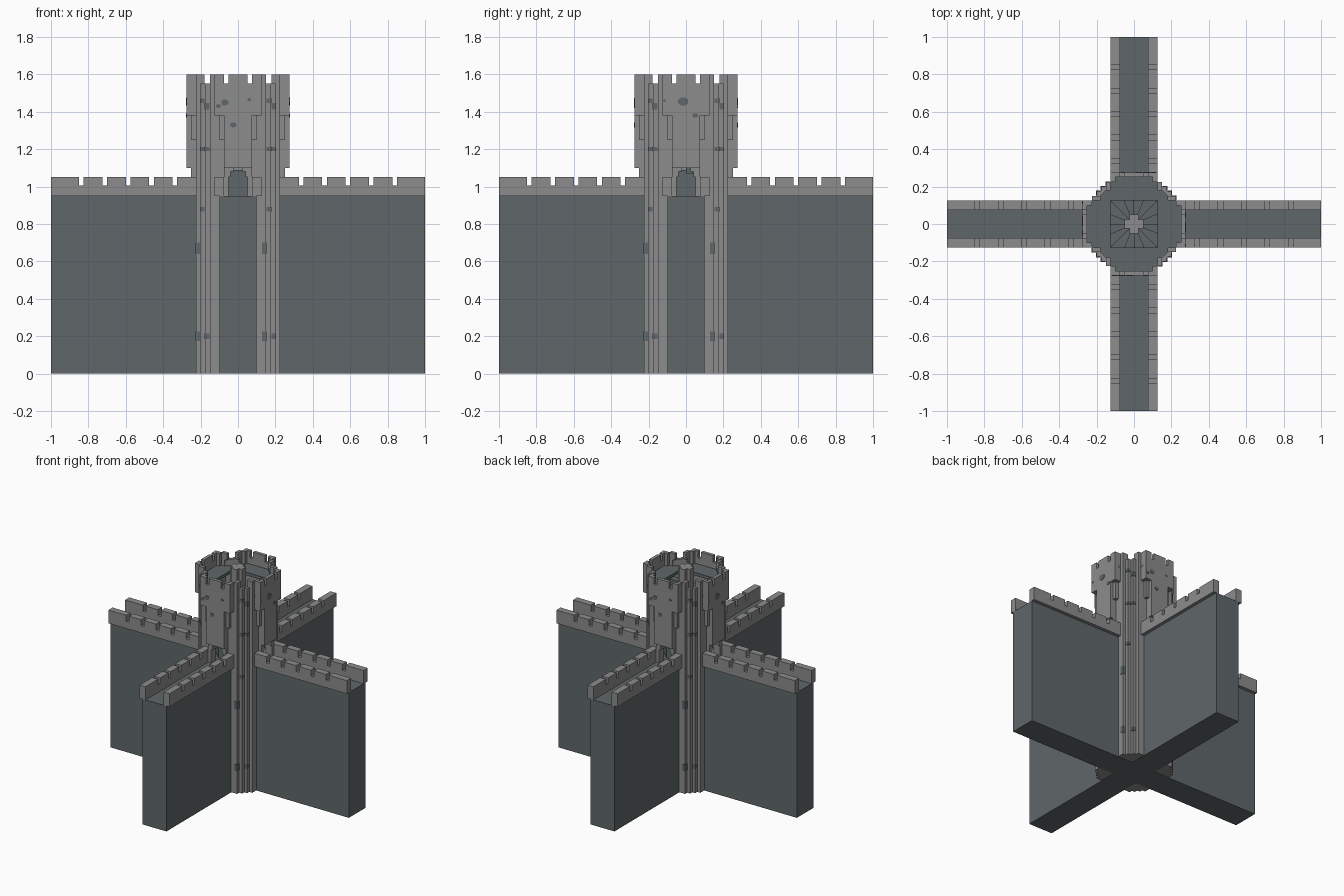
import bpy, bmesh, math
from mathutils import Matrix, Vector

if "Cube" in bpy.data.objects:
    bpy.data.objects.remove(bpy.data.objects["Cube"])


def material(name, rgb):
    m = bpy.data.materials.new(name)
    m.use_nodes = True
    m.diffuse_color = (*rgb, 1)
    b = m.node_tree.nodes["Principled BSDF"]
    b.inputs["Base Color"].default_value = (*rgb, 1)
    b.inputs["Roughness"].default_value = 0.9
    return m


LIGHT = material("light stone", (0.262, 0.262, 0.262))
DARK = material("dark slate", (0.117, 0.136, 0.144))


def prism(bm, poly, z0, z1):
    """Extrude a plan outline from z0 to z1."""
    face = bm.faces.new([bm.verts.new((x, y, z0)) for x, y in poly])
    top = bmesh.ops.extrude_face_region(bm, geom=[face])["geom"]
    for v in top:
        if isinstance(v, bmesh.types.BMVert):
            v.co.z = z1


def rect(x0, x1, y0, y1):
    return [(x0, y0), (x1, y0), (x1, y1), (x0, y1)]


def flip(poly):
    return [(-x, y) for x, y in poly]


def part(name, mat, pieces, turns=(0, 1, 2, 3)):
    """Make one object from prisms, repeated by quarter turns about z."""
    bm = bmesh.new()
    for k in turns:
        c, s = round(math.cos(k * math.pi / 2)), round(math.sin(k * math.pi / 2))
        for poly, z0, z1 in pieces:
            prism(bm, [(c * x - s * y, s * x + c * y) for x, y in poly], z0, z1)
    finish(bm, name, mat)


def finish(bm, name, mat):
    bmesh.ops.recalc_face_normals(bm, faces=bm.faces)
    mesh = bpy.data.meshes.new(name)
    bm.to_mesh(mesh)
    bm.free()
    mesh.materials.append(mat)
    ob = bpy.data.objects.new(name, mesh)
    bpy.context.collection.objects.link(ob)
    return ob


def both(pieces):
    return pieces + [(flip(p), a, b) for p, a, b in pieces]


def quarter_turns(points):
    return [p for k in range(4) for p in
            [(x * round(math.cos(k * math.pi / 2)) - y * round(math.sin(k * math.pi / 2)),
              x * round(math.sin(k * math.pi / 2)) + y * round(math.cos(k * math.pi / 2)))
             for x, y in points]]


# Cross-shaped curtain walls
part("curtain_walls", DARK, [(quarter_turns([(1, -0.1), (1, 0.1), (0.1, 0.1)]), 0, 0.95)], (0,))

# Wall parapets with merlons
parapet = [(rect(0.075, 0.125, 0.2, 1), 0.95, 1.005)]
starts = [0.225] + [0.35 + 0.125 * i for i in range(6)]
ends = [0.325 + 0.125 * i for i in range(5)] + [1]
for a, b in zip(starts, ends):
    parapet.append((rect(0.075, 0.125, a, b), 1.005, 1.05))
part("wall_parapets", LIGHT, both(parapet))

# Tower shaft with stepped corners
stairs = [(0.225, 0.15), (0.2, 0.15), (0.2, 0.175), (0.175, 0.175),
          (0.175, 0.2), (0.15, 0.2), (0.15, 0.225)]
part("tower_shaft", LIGHT, [(quarter_turns(stairs), 0.002, 0.945)], (0,))

# Hollow upper tower: corner walls, leaving a doorway on each side
corner = [(0.225, 0.05)] + stairs + [(0.05, 0.225), (0.05, 0.19), (0.12, 0.19),
                                     (0.19, 0.12), (0.19, 0.05)]
part("upper_corner_walls", LIGHT, [(corner, 0.945, 1.5)])
part("door_lintels", LIGHT, [(rect(-0.05, 0.05, 0.19, 0.225), 1.1, 1.5)])

# Door jambs and stepped arches
part("door_frames", LIGHT, both([
    (rect(0.05, 0.075, 0.225, 0.25), 0.95, 1.1),
    (rect(0.04, 0.05, 0.19, 0.25), 1.05, 1.1),
    (rect(0.025, 0.04, 0.19, 0.25), 1.08, 1.1)]))

# Overhanging panels that widen towards the top
part("overhang_panels", LIGHT, [
    (rect(-0.075, 0.075, 0.22, 0.25), 1.1, 1.25),
    (rect(-0.1, 0.1, 0.22, 0.25), 1.25, 1.38),
    (rect(-0.125, 0.125, 0.22, 0.25), 1.38, 1.5),
    (rect(-0.075, 0.075, 0.25, 0.275), 1.1, 1.38),
    (rect(-0.125, 0.125, 0.25, 0.275), 1.38, 1.55)])

# Thin rim and merlons around the tower top
rim = [(0.225, 0.125)] + stairs + [(0.125, 0.225), (0.125, 0.2), (0.13, 0.2),
                                   (0.2, 0.13), (0.2, 0.125)]
part("tower_rim", LIGHT, [(rim, 1.5, 1.55)] + both([(rect(0.1, 0.125, 0.225, 0.25), 1.5, 1.55)]))
part("tower_merlons", LIGHT, [(rect(-0.05, 0.05, 0.25, 0.275), 1.55, 1.6)] + both([
    (rect(0.075, 0.125, 0.25, 0.275), 1.55, 1.6),
    (rect(0.125, 0.15, 0.18, 0.225), 1.55, 1.6),
    (rect(0.1, 0.125, 0.225, 0.25), 1.55, 1.6)]))

# Roof floor with a square stair opening
part("roof_floor", DARK, [([(-0.125, 0.125), (0.125, 0.125), (0.165, 0.165), (0.125, 0.2),
                            (0.125, 0.25), (-0.125, 0.25), (-0.125, 0.2), (-0.165, 0.165)],
                           1.48, 1.503)])

# Central post, landing and spiral steps
part("stair_post", LIGHT, [(quarter_turns([(0.05, -0.025), (0.05, 0.025), (0.025, 0.025)]),
                            0.95, 1.6)], (0,))
steps = [(quarter_turns([(0.15, -0.06), (0.15, 0.06), (0.06, 0.15)]), 0.94, 1.09)]
N = 16
for i in range(N):
    a, b = (2 * math.pi * (i + d) / N for d in (0, 1.02))
    z = 1.12 + 0.35 * i / (N - 1)
    steps.append(([(r * math.cos(t), r * math.sin(t))
                   for r, t in ((0.03, a), (0.175, a), (0.175, b), (0.03, b))], z - 0.05, z))
part("spiral_steps", DARK, steps, (0,))

# Weathered stones on the panels: x, z, radius, distance from the axis
FRONT = [(-0.07, 1.45, 0.021, 0.275), (-0.025, 1.33, 0.018, 0.275), (0.06, 1.465, 0.011, 0.275),
         (-0.105, 1.43, 0.014, 0.275)]
SIDE = [(-0.015, 1.455, 0.029, 0.275), (0.05, 1.38, 0.016, 0.275), (-0.115, 1.46, 0.009, 0.275)]
bm = bmesh.new()
for k in range(4):
    turn = Matrix.Rotation(k * math.pi / 2, 4, "Z")
    for x, z, r, d in (SIDE if k % 2 else FRONT):
        new = bmesh.ops.create_cone(bm, cap_ends=True, segments=8, radius1=r, radius2=r, depth=0.006)
        place = (turn @ Matrix.Translation((x, -d, z)) @ Matrix.Diagonal((1, 1, 0.8, 1))
                 @ Matrix.Rotation(math.pi / 2, 4, "X") @ Matrix.Rotation(math.pi / 8, 4, "Z"))
        bmesh.ops.transform(bm, matrix=place, verts=new["verts"])
finish(bm, "panel_stones", DARK)

# Weathered stones wrapped around the stepped corners
E = 0.003
part("corner_stones", DARK, [
    (rect(x - 0.022, x + E, y - 0.022, y + E), z - h, z + h)
    for x, y, z, h in ((0.2, 0.175, 1.46, 0.012), (0.175, 0.2, 1.43, 0.018),
                       (0.2, 0.175, 1.2, 0.011), (0.175, 0.2, 1.2, 0.011),
                       (0.2, 0.175, 0.88, 0.012), (0.225, 0.15, 0.67, 0.03),
                       (0.175, 0.2, 0.2, 0.015), (0.225, 0.15, 0.2, 0.025))])
